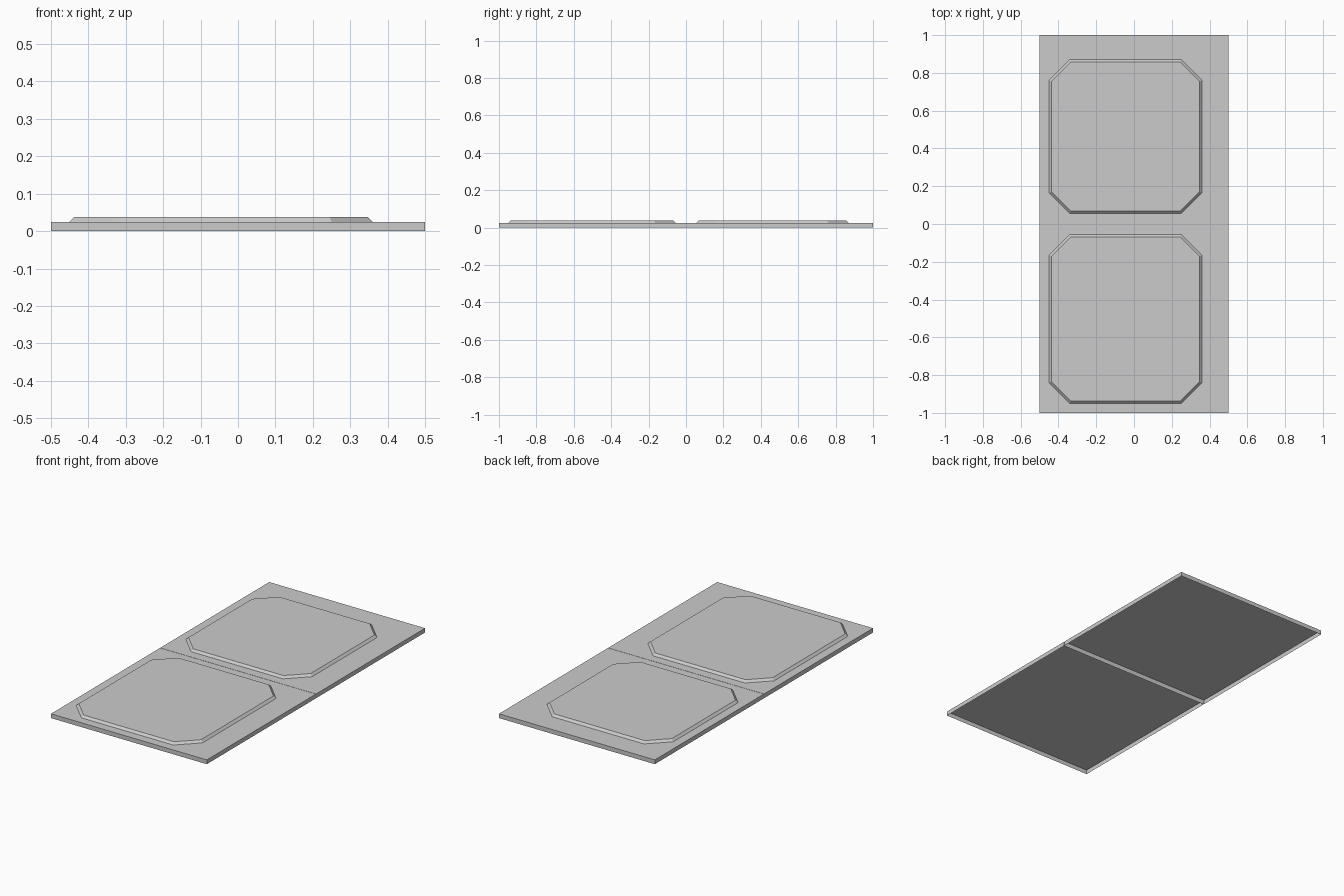
import bpy
import bmesh

cube = bpy.data.objects.get("Cube")
if cube:
    bpy.data.objects.remove(cube, do_unlink=True)

grey = bpy.data.materials.new("light grey")
grey.use_nodes = True
COLOUR = (0.6, 0.6, 0.6, 1)
grey.diffuse_color = COLOUR
grey.node_tree.nodes["Principled BSDF"].inputs["Base Color"].default_value = COLOUR

SLAB_TOP = 0.025
PANEL_TOP = 0.038
BEVEL = 0.013
CHAMFER = 0.11


def chamfered(x0, x1, y0, y1, c):
    """Counter-clockwise outline of a rectangle with cut corners."""
    if c == 0:
        return [(x0, y0), (x1, y0), (x1, y1), (x0, y1)]
    return [(x0 + c, y0), (x1 - c, y0), (x1, y0 + c), (x1, y1 - c),
            (x1 - c, y1), (x0 + c, y1), (x0, y1 - c), (x0, y0 + c)]


def open_shell(name, lower, z0, upper, z1):
    """Side walls between two outlines, capped on top and open below."""
    bm = bmesh.new()
    low = [bm.verts.new((x, y, z0)) for x, y in lower]
    top = [bm.verts.new((x, y, z1)) for x, y in upper]
    n = len(low)
    for i in range(n):
        j = (i + 1) % n
        bm.faces.new((low[i], low[j], top[j], top[i]))
    bm.faces.new(top)
    mesh = bpy.data.meshes.new(name)
    bm.to_mesh(mesh)
    bm.free()
    mesh.materials.append(grey)
    obj = bpy.data.objects.new(name, mesh)
    bpy.context.collection.objects.link(obj)


# Hollow square slabs, each with a raised octagonal panel
for side, slab_y, panel_y in (("front", (-1, -0.001), (-0.95, -0.055)),
                              ("back", (0.001, 1), (0.055, 0.87))):
    outline = chamfered(-0.5, 0.5, *slab_y, 0)
    open_shell(side + "_slab", outline, 0, outline, SLAB_TOP)

    x0, x1, (y0, y1) = -0.45, 0.36, panel_y
    base = chamfered(x0, x1, y0, y1, CHAMFER)
    # The shorter chamfer keeps the sloped rim an even width
    crown = chamfered(x0 + BEVEL, x1 - BEVEL, y0 + BEVEL, y1 - BEVEL,
                      CHAMFER - 0.586 * BEVEL)
    open_shell(side + "_raised_panel", base, SLAB_TOP, crown, PANEL_TOP)
